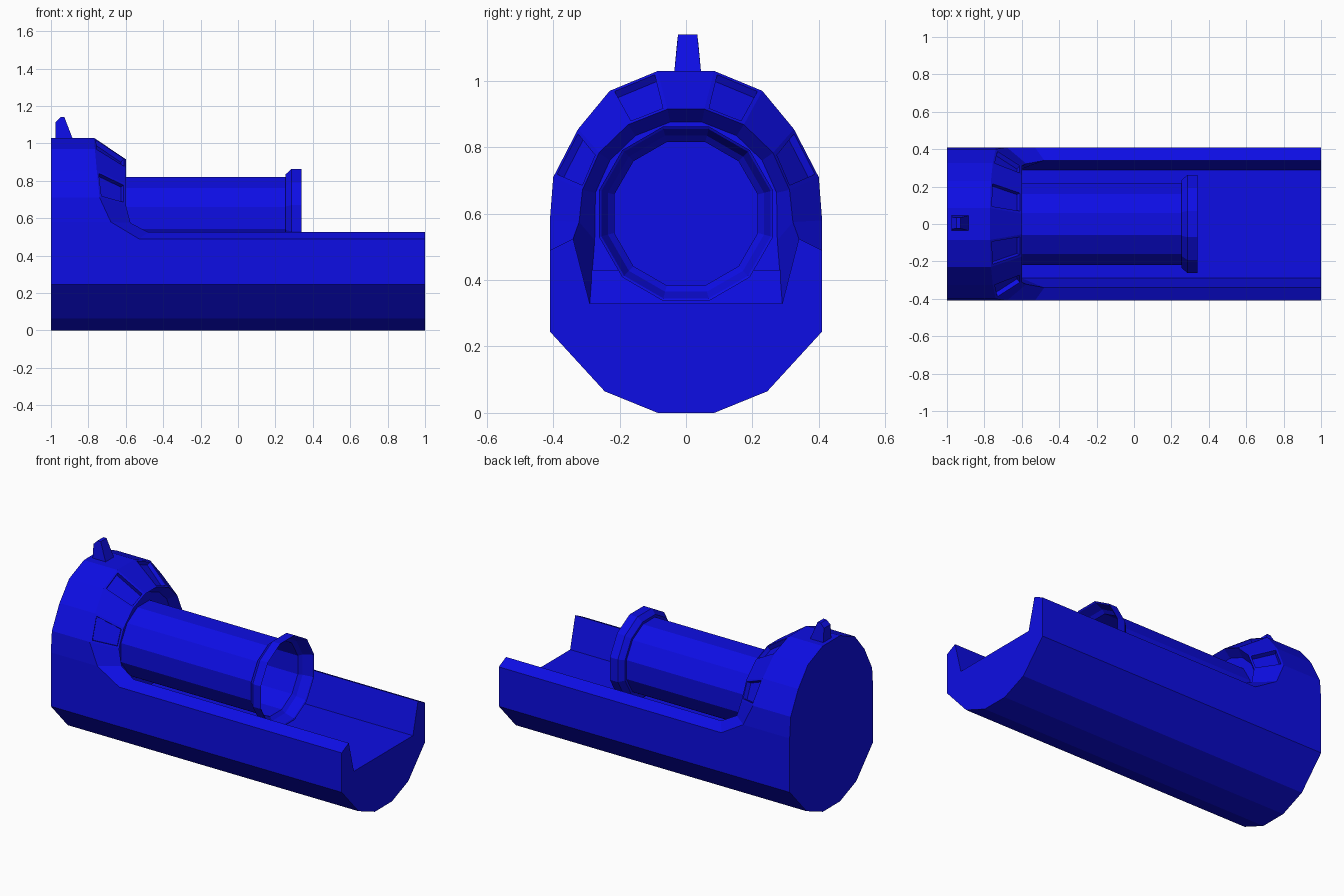
import bpy, bmesh, math

if "Cube" in bpy.data.objects:
    bpy.data.objects.remove(bpy.data.objects["Cube"])

blue = bpy.data.materials.new("deep_blue")
blue.diffuse_color = (0.004, 0.004, 0.78, 1)
blue.use_nodes = True
blue.node_tree.nodes["Principled BSDF"].inputs["Base Color"].default_value = blue.diffuse_color


def finish(name, bm):
    bmesh.ops.recalc_face_normals(bm, faces=bm.faces[:])
    me = bpy.data.meshes.new(name)
    bm.to_mesh(me)
    bm.free()
    me.materials.append(blue)
    ob = bpy.data.objects.new(name, me)
    bpy.context.collection.objects.link(ob)
    return ob


def mirrored(half):
    """Right-side points listed from the top down -> full loop, right to left."""
    return [p for p in reversed(half)] + [(x, -y, z) for x, y, z in half]


def prism(name, a, b):
    """Solid between two matching loops."""
    bm = bmesh.new()
    va = [bm.verts.new(p) for p in a]
    vb = [bm.verts.new(p) for p in b]
    n = len(a)
    bm.faces.new(va)
    bm.faces.new(vb)
    for i in range(n):
        bm.faces.new((va[i], va[(i + 1) % n], vb[(i + 1) % n], vb[i]))
    return finish(name, bm)


# Trough-shaped hull, one section extruded along x
section = [(.29, .33), (.34, .525), (.41, .49), (.41, .245), (.245, .065), (.085, 0)]
ring = section + [(-y, z) for y, z in reversed(section)]
prism("hull", [(-1, y, z) for y, z in ring], [(1, y, z) for y, z in ring])

# Head: loft from the back plate over the crown, down to the collar and funnel
crown = [(.085, 1.03), (.23, .97), (.325, .855), (.40, .71), (.41, .58), (.41, .49)]
crown_x = [-.77, -.765, -.755, -.74, -.68, -.53]
back = [(-1, y, z) for y, z in crown]
outer = [(x, y, z) for x, (y, z) in zip(crown_x, crown)]


def arc(x, r):
    return [(x, r * math.cos(math.radians(a)), .6 + r * math.sin(math.radians(a)))
            for a in (80, 57, 35, 13)]


collar = arc(-.6, .32) + [(-.575, .322, .575), (-.48, .34, .525)]
funnel = arc(-.65, .28) + [(-.65, .275, .52), (-.60, .29, .33)]

bm = bmesh.new()
rows = [[bm.verts.new(p) for p in mirrored(h)] for h in (back, outer, collar, funnel)]
windows = []
for r in range(3):
    for i in range(11):
        f = bm.faces.new((rows[r][i], rows[r][i + 1], rows[r + 1][i + 1], rows[r + 1][i]))
        if r == 1 and i in (2, 4, 6, 8):
            windows.append(f)
bm.faces.new(rows[3])
bm.faces.new(rows[0] + [bm.verts.new((-1, -.29, .33)), bm.verts.new((-1, .29, .33))])
bmesh.ops.recalc_face_normals(bm, faces=bm.faces[:])
# Recessed windows around the crown slope
bmesh.ops.inset_individual(bm, faces=windows, thickness=.018, depth=0)
bmesh.ops.inset_individual(bm, faces=windows, thickness=.002, depth=-.025)
finish("head", bm)

# Low step under the collar
step = [(-.70, .33), (-.60, .33), (-.62, .43), (-.70, .43)]
prism("collar_step", [(x, -.285, z) for x, z in step], [(x, .285, z) for x, z in step])

# Hollow twelve-sided barrel with a flared end flange
profile = [(-.66, .22), (.255, .22), (.255, .235), (.285, .262), (.34, .262),
           (.335, .255), (.28, .235), (.26, .216), (-.6, .216)]
bm = bmesh.new()
loops = []
for x, apothem in profile:
    r = apothem / math.cos(math.pi / 12)
    loops.append([bm.verts.new((x, r * math.cos(math.radians(15 + 30 * k)),
                                .6 + r * math.sin(math.radians(15 + 30 * k))))
                  for k in range(12)])
for a, b in zip(loops, loops[1:]):
    for k in range(12):
        bm.faces.new((a[k], a[(k + 1) % 12], b[(k + 1) % 12], b[k]))
bm.faces.new(loops[-1])
bm.faces.new(loops[0])
finish("barrel", bm)

# Small fin on top of the head
fin = [(-.975, 1.02, .041), (-.975, 1.115, .032), (-.95, 1.14, .029),
       (-.928, 1.14, .029), (-.882, 1.02, .041)]
prism("top_fin", [(x, .005 - w, z) for x, z, w in fin], [(x, .005 + w, z) for x, z, w in fin])
